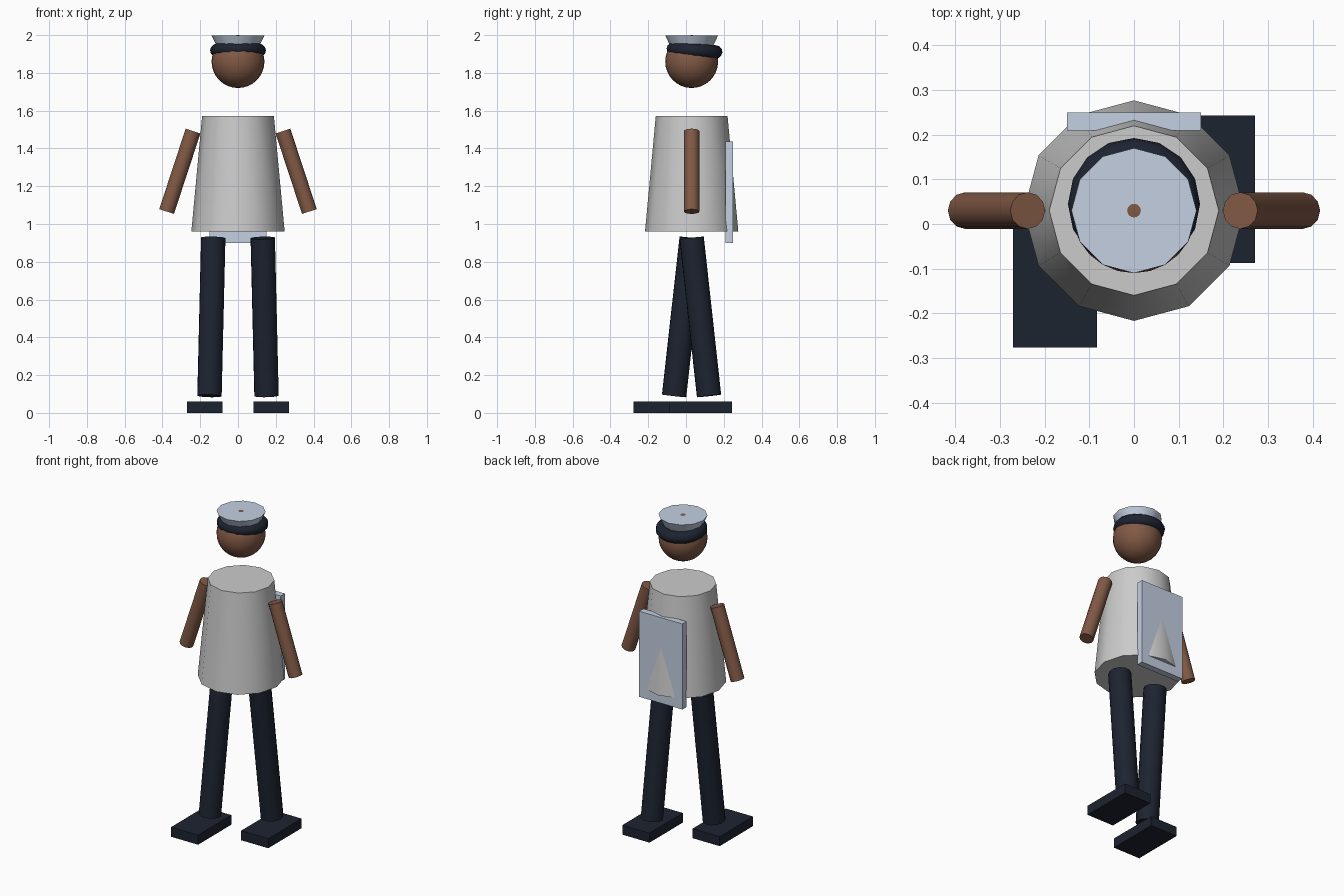
import bpy
import math
from mathutils import Vector

if "Cube" in bpy.data.objects:
    bpy.data.objects.remove(bpy.data.objects["Cube"])

CY = 0.03  # centre line of the body in y


def material(name, rgb):
    m = bpy.data.materials.new(name)
    m.diffuse_color = (*rgb, 1)
    m.use_nodes = True
    m.node_tree.nodes["Principled BSDF"].inputs["Base Color"].default_value = m.diffuse_color
    return m


WHITE = material("white", (0.82, 0.82, 0.82))
SKIN = material("brown", (0.22, 0.10, 0.06))
NAVY = material("navy", (0.012, 0.017, 0.03))
BLUE = material("pale_blue", (0.55, 0.63, 0.76))


def finish(name, mat, smooth=True):
    ob = bpy.context.object
    ob.name = name
    ob.data.materials.append(mat)
    if smooth:
        bpy.ops.object.shade_smooth_by_angle(angle=math.radians(40))
    return ob


def frustum(name, mat, r1, r2, z1, z2, sides=12):
    bpy.ops.mesh.primitive_cone_add(vertices=sides, radius1=r1, radius2=r2, depth=z2 - z1,
                                    location=(0, CY, (z1 + z2) / 2))
    return finish(name, mat)


def limb(name, mat, a, b, r, sides=12):
    a, b = Vector(a), Vector(b)
    d = b - a
    bpy.ops.mesh.primitive_cylinder_add(vertices=sides, radius=r, depth=d.length,
                                        location=(a + b) / 2,
                                        rotation=d.to_track_quat('Z', 'Y').to_euler())
    return finish(name, mat)


def box(name, mat, lo, hi):
    lo, hi = Vector(lo), Vector(hi)
    bpy.ops.mesh.primitive_cube_add(size=1, location=(lo + hi) / 2, scale=hi - lo)
    return finish(name, mat, False)


# Torso and the flat cape panel on the back
frustum("torso", WHITE, 0.247, 0.19, 0.96, 1.572)
box("back_panel", BLUE, (-0.15, 0.209, 0.90), (0.15, 0.25, 1.437))

# Head, just poking through the cap top
bpy.ops.mesh.primitive_uv_sphere_add(segments=24, ring_count=16, radius=0.14,
                                     location=(0, CY, 1.86))
finish("head", SKIN)

# Cap crown and rolled band
frustum("cap_crown", BLUE, 0.11, 0.14, 1.935, 1.9985)
bpy.ops.mesh.primitive_torus_add(major_segments=16, minor_segments=12,
                                 major_radius=0.113, minor_radius=0.035,
                                 location=(0, 0.045, 1.919),
                                 rotation=(math.radians(-4), 0, 0))
finish("cap_band", NAVY)

# Arms, legs in stride and feet
for side, s, ankle_y, toe_y in (("left", -1, -0.063, -0.277), ("right", 1, 0.122, -0.087)):
    limb(side + "_arm", SKIN, (s * 0.378, CY, 1.066), (s * 0.238, CY, 1.492), 0.041)
    limb(side + "_leg", NAVY, (s * 0.151, ankle_y, 0.09), (s * 0.131, CY, 0.926), 0.066)
    x1, x2 = sorted((s * 0.083, s * 0.271))
    box(side + "_foot", NAVY, (x1, toe_y, 0), (x2, toe_y + 0.33, 0.06))
